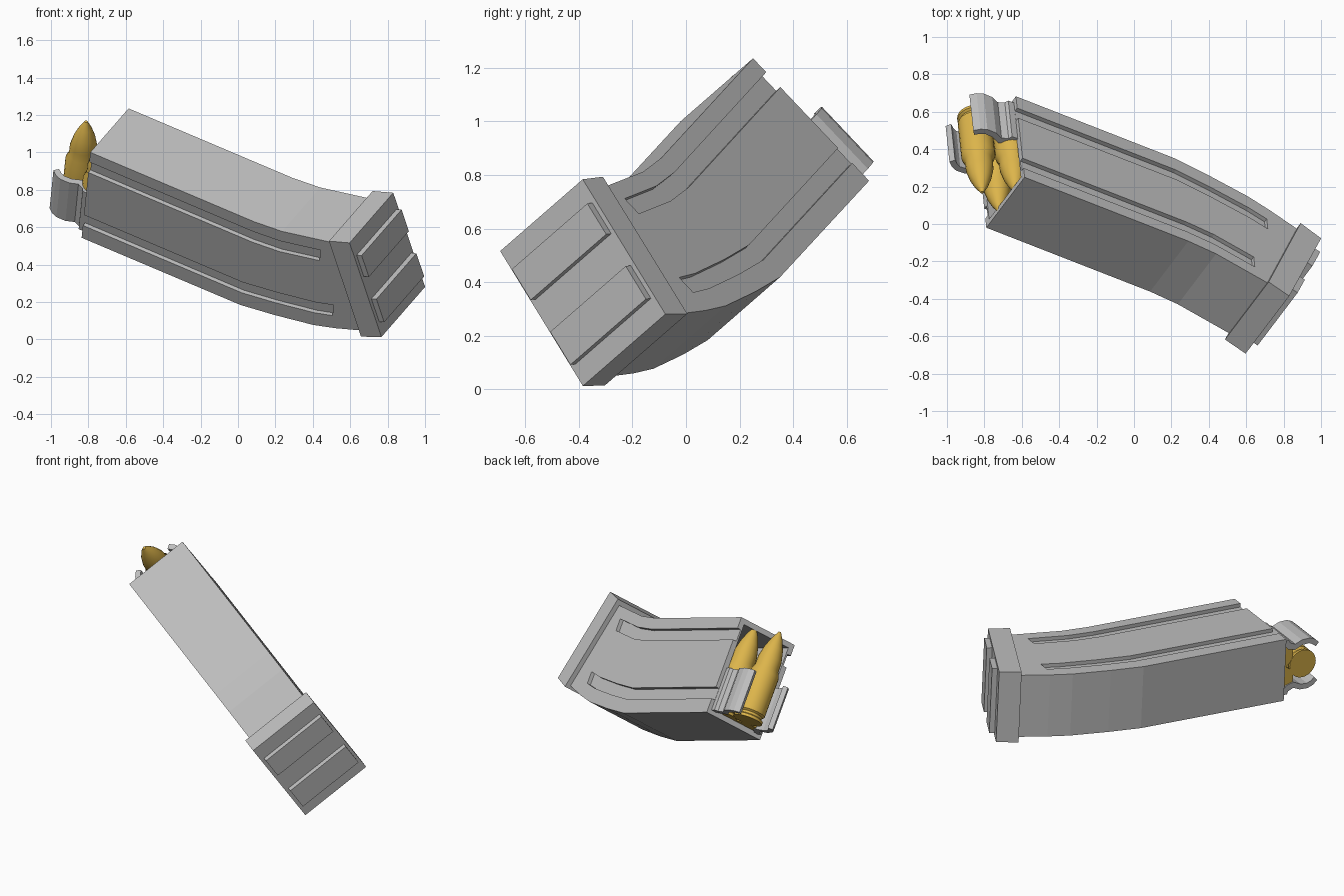
import bpy
import bmesh
import math
from mathutils import Matrix, Vector

cube = bpy.data.objects.get("Cube")
if cube:
    bpy.data.objects.remove(cube, do_unlink=True)

# Tilted frame: local x runs down the body, y across its width, z through its depth
wide = Vector((-0.497, -0.655, -0.570)).normalized()
deep = Vector((-0.071, 0.689, -0.721))
deep = (deep - wide * deep.dot(wide)).normalized()
down = wide.cross(deep)
FRAME = Matrix.Translation((-0.585, 0.25, 1.235)) @ Matrix((down, wide, deep)).transposed().to_4x4()
WIDTH = 0.412
DEPTH = 0.631


def material(name, rgb):
    mat = bpy.data.materials.new(name)
    mat.use_nodes = True
    mat.diffuse_color = (*rgb, 1)
    mat.node_tree.nodes["Principled BSDF"].inputs["Base Color"].default_value = (*rgb, 1)
    return mat


metal = material("grey_metal", (0.52, 0.52, 0.52))
brass = material("brass", (0.72, 0.46, 0.07))


def add_object(name, bm, mat):
    bmesh.ops.recalc_face_normals(bm, faces=bm.faces)
    mesh = bpy.data.meshes.new(name)
    bm.to_mesh(mesh)
    bm.free()
    mesh.materials.append(mat)
    obj = bpy.data.objects.new(name, mesh)
    bpy.context.collection.objects.link(obj)
    obj.matrix_world = FRAME
    return obj


def prism(name, outline, low, high, along="width"):
    """Extrude an outline across the width or through the depth."""
    bm = bmesh.new()

    def ring(level):
        if along == "width":
            return [bm.verts.new((a, level, b)) for a, b in outline]
        return [bm.verts.new((a, b, level)) for a, b in outline]

    first, last = ring(low), ring(high)
    bm.faces.new(first)
    bm.faces.new(last)
    for i in range(len(first)):
        j = (i + 1) % len(first)
        bm.faces.new((first[i], first[j], last[j], last[i]))
    return add_object(name, bm, metal)


def cut(target, cutter):
    mod = target.modifiers.new("cut", "BOOLEAN")
    mod.operation = "DIFFERENCE"
    mod.solver = "EXACT"
    mod.object = cutter
    cutter.hide_render = True
    bpy.context.view_layer.update()
    bpy.context.view_layer.objects.active = target
    bpy.ops.object.modifier_apply(modifier=mod.name)
    bpy.data.objects.remove(cutter, do_unlink=True)


# Curved hollow body
inner_edge = [(0, 0), (1.01, -0.03), (1.18, -0.05), (1.50, -0.135)]
outer_edge = [(0, 0), (0.98, -0.03), (1.187, -0.067), (1.422, -0.12), (1.554, -0.167), (1.72, -0.238)]
body = prism("magazine_body", inner_edge + [(s, DEPTH + d) for s, d in reversed(outer_edge)], 0, WIDTH)
wall = 0.035
cut(body, prism("cavity", [(-0.05, wall), (0.95, 0.005), (0.95, 0.565), (-0.05, DEPTH - wall)],
                wall, WIDTH - wall))

# Two long grooves on each side, following the edges
groove_paths = [
    ([(-0.05, 0), (1.01, -0.03), (1.18, -0.05), (1.42, -0.113)], 0.073, 0.15),
    ([(-0.05, 0), (0.98, -0.03), (1.187, -0.067), (1.422, -0.12), (1.53, -0.157)],
     DEPTH - 0.167, DEPTH - 0.09),
]
groove_depth = 0.024
for path, near, far in groove_paths:
    strip = [(s, d + near) for s, d in path] + [(s, d + far) for s, d in reversed(path)]
    for low, high in ((-0.05, groove_depth), (WIDTH - groove_depth, WIDTH + 0.05)):
        cut(body, prism("groove_cutter", strip, low, high))

# Base plate with two raised ribs
prism("base_plate", [(1.478, -0.160), (1.725, 0.413), (1.846, 0.350), (1.601, -0.213)], -0.03, 0.44)
corner = Vector((1.601, -0.213))
run = (Vector((1.846, 0.350)) - corner).normalized()
out = Vector((run.y, -run.x))
for name, start, end in (("base_rib_upper", 0.095, 0.235), ("base_rib_lower", 0.38, 0.53)):
    outline = [corner + run * t + out * h for t, h in
               ((start, -0.01), (end, -0.01), (end, 0.033), (start, 0.033))]
    prism(name, outline, -0.012, 0.418)

# Feed lips, one mirrored across the width
lip_outer = [(0.03, 0.025), (-0.035, 0.025), (-0.045, 0.045), (-0.08, 0.06),
             (-0.125, 0.040), (-0.18, 0.038), (-0.215, 0.052), (-0.245, 0.078)]
lip_inner = [(-0.225, 0.103), (-0.20, 0.083), (-0.175, 0.072), (-0.13, 0.075),
             (-0.08, 0.098), (-0.03, 0.085), (-0.01, 0.060), (0.03, 0.060)]
lip = lip_outer + lip_inner
prism("feed_lip_left", lip, 0.325, 0.605, "depth")
prism("feed_lip_right", [(s, WIDTH - w) for s, w in lip], 0.325, 0.605, "depth")

# Cartridges: turned profile of radius and distance from the tip
profile = [(0.008, 0), (0.035, 0.05), (0.058, 0.11), (0.074, 0.18), (0.075, 0.24), (0.091, 0.28),
           (0.091, 0.535), (0.078, 0.545), (0.078, 0.56), (0.091, 0.568), (0.091, 0.585)]


def cartridge(name, s, w, d, sides=24):
    bm = bmesh.new()
    rings = []
    for radius, dist in profile:
        angles = [2 * math.pi * i / sides for i in range(sides)]
        rings.append([bm.verts.new((s + radius * math.cos(a), w + radius * math.sin(a), d + dist))
                      for a in angles])
    for lower, upper in zip(rings, rings[1:]):
        for i in range(sides):
            j = (i + 1) % sides
            bm.faces.new((lower[i], lower[j], upper[j], upper[i]))
    bm.faces.new(rings[0])
    bm.faces.new(rings[-1])
    obj = add_object(name, bm, brass)
    bpy.ops.object.select_all(action="DESELECT")
    obj.select_set(True)
    bpy.context.view_layer.objects.active = obj
    bpy.ops.object.shade_smooth_by_angle(angle=math.radians(35))


cartridge("top_cartridge", -0.143, WIDTH / 2, 0.012)
cartridge("second_cartridge", 0.012, 0.288, 0.012)
cartridge("third_cartridge", 0.02, 0.125, 0.012)
cartridge("fourth_cartridge", 0.17, WIDTH / 2, 0.01)
